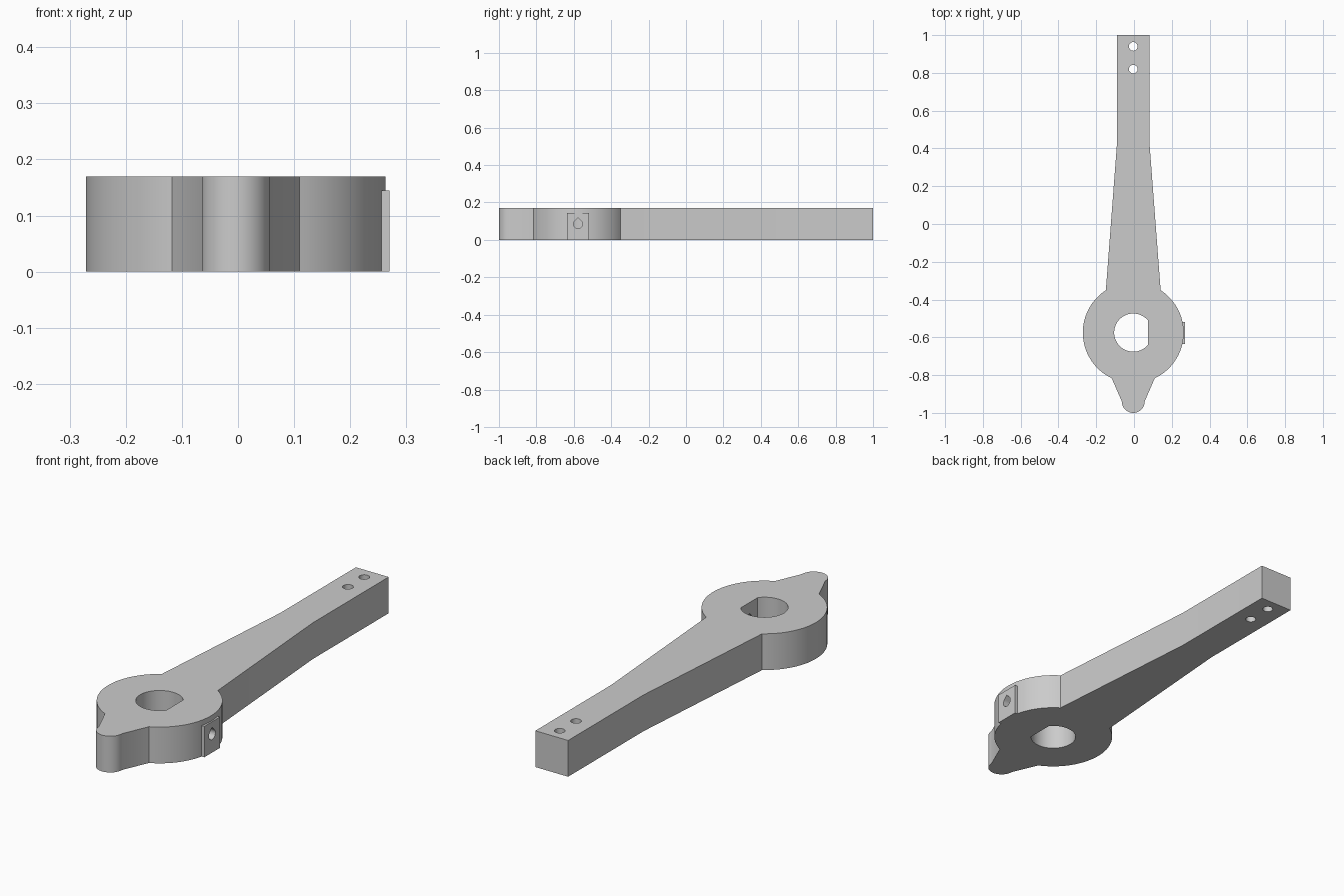
import bpy, bmesh, math

if "Cube" in bpy.data.objects:
    bpy.data.objects.remove(bpy.data.objects["Cube"])

CX, CY, H = -0.004, -0.575, 0.17      # hub centre and thickness
R = 0.267                             # hub radius

grey = bpy.data.materials.new("grey")
grey.diffuse_color = (0.6, 0.6, 0.6, 1)
grey.use_nodes = True
grey.node_tree.nodes["Principled BSDF"].inputs["Base Color"].default_value = grey.diffuse_color


def arc(cx, cy, r, a0, a1, n):
    return [(cx + r * math.cos(a0 + (a1 - a0) * i / n),
             cy + r * math.sin(a0 + (a1 - a0) * i / n)) for i in range(n + 1)]


def prism(name, outline, lo, hi, axis="z"):
    """Extrude a closed outline along z (points are x, y) or x (points are y, z)."""
    place = (lambda p, d: (p[0], p[1], d)) if axis == "z" else (lambda p, d: (d, p[0], p[1]))
    bm = bmesh.new()
    face = bm.faces.new([bm.verts.new(place(p, lo)) for p in outline])
    ext = bmesh.ops.extrude_face_region(bm, geom=[face])
    step = place((0, 0), hi - lo)
    bmesh.ops.translate(bm, vec=step, verts=[v for v in ext["geom"] if isinstance(v, bmesh.types.BMVert)])
    bmesh.ops.recalc_face_normals(bm, faces=bm.faces)
    mesh = bpy.data.meshes.new(name)
    bm.to_mesh(mesh)
    bm.free()
    mesh.materials.append(grey)
    ob = bpy.data.objects.new(name, mesh)
    bpy.context.collection.objects.link(ob)
    return ob


def cut(ob, cutters):
    bpy.context.view_layer.objects.active = ob
    for c in cutters:
        m = ob.modifiers.new("cut", "BOOLEAN")
        m.operation, m.solver, m.object = "DIFFERENCE", "EXACT", c
        bpy.ops.object.modifier_apply(modifier=m.name)


# Lever outline: tapered arm, round hub, pointed nose with rounded tip
arm_half, root_half, nose_half = 0.085, 0.145, 0.114
root = math.acos(root_half / R)
nose = -math.acos(nose_half / R)
tip_r, tip_y = 0.0605, -0.9395
right = [(CX + arm_half, 1.0), (CX + arm_half, 0.44)]
right += arc(CX, CY, R, root, nose, 40)
right += arc(CX, tip_y, tip_r, 0, -math.pi / 2, 12)
left = [(2 * CX - x, y) for x, y in reversed(right[:-1])]
lever = prism("lever_body", right + left, 0, H)

# Flat pad on the side of the hub
pad = prism("screw_pad", [(-0.635, 0), (-0.518, 0), (-0.518, 0.145), (-0.635, 0.145)],
            0.245, 0.27, "x")

# D-shaped shaft bore
a = math.acos(0.079 / 0.101)
bore = prism("bore_cutter", arc(CX, CY, 0.101, a, 2 * math.pi - a, 56), -0.1, 0.3)

# Two holes at the arm end
holes = [prism("arm_hole_cutter", arc(CX, y, 0.023, 0, 2 * math.pi, 32)[:-1], -0.1, 0.3)
         for y in (0.82, 0.94)]

# Teardrop set-screw hole from the pad into the bore
q = math.pi / 4
drop = arc(-0.577, 0.085, 0.024, 3 * q, 9 * q, 28) + [(-0.577, 0.085 + 0.024 * math.sqrt(2))]
screw = prism("screw_hole_cutter", drop, 0.0, 0.4, "x")

cut(lever, [bore, screw] + holes)
cut(pad, [screw])
for c in [bore, screw] + holes:
    bpy.data.objects.remove(c)

# Smooth the round walls, keep hard edges
for ob in (lever, pad):
    bpy.ops.object.select_all(action="DESELECT")
    ob.select_set(True)
    bpy.context.view_layer.objects.active = ob
    bpy.ops.object.shade_smooth_by_angle(angle=math.radians(20))
